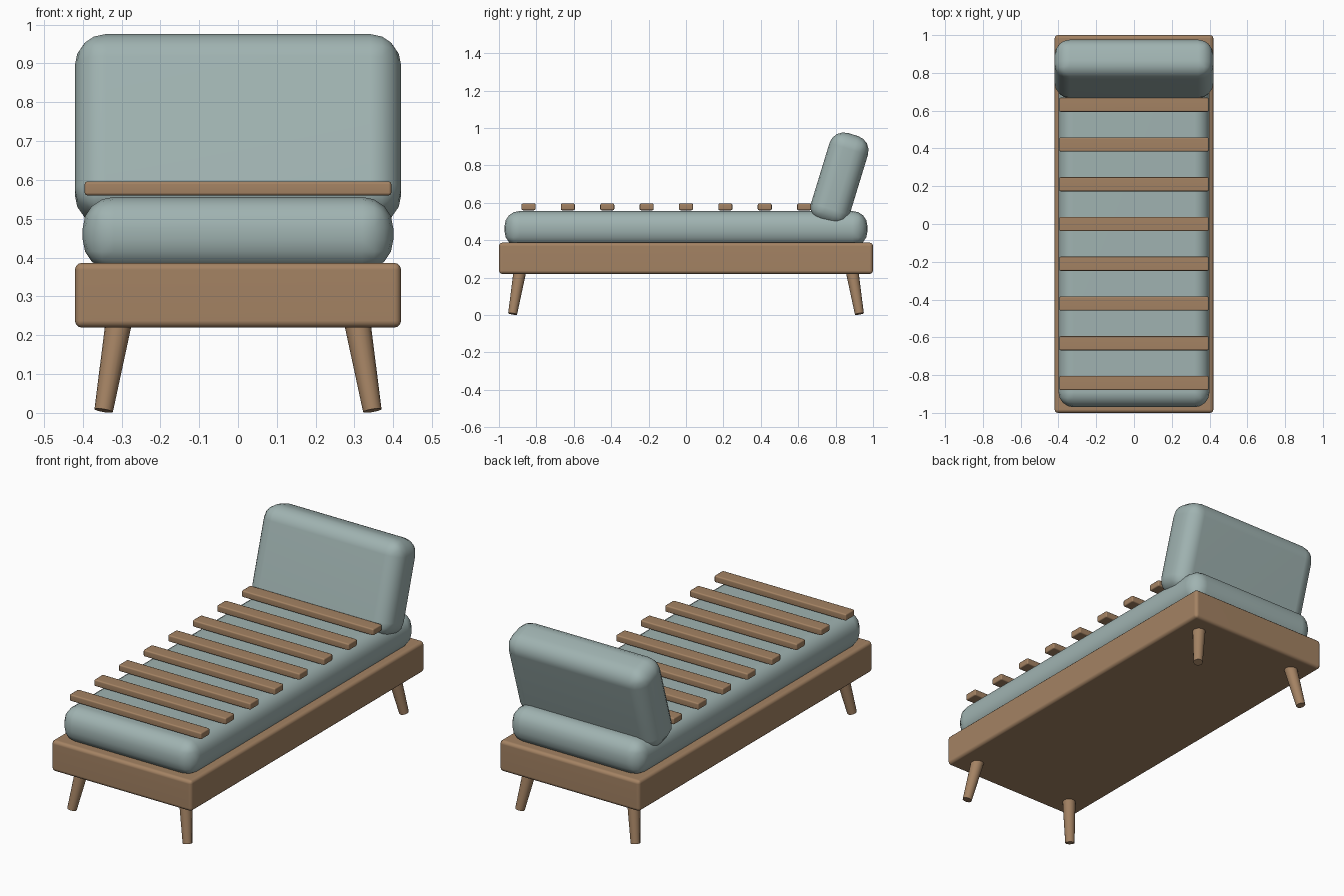
import bpy, bmesh, math
from mathutils import Vector

cube = bpy.data.objects.get("Cube")
if cube:
    bpy.data.objects.remove(cube, do_unlink=True)


def make_material(name, rgb):
    mat = bpy.data.materials.new(name)
    mat.use_nodes = True
    colour = (*rgb, 1.0)
    mat.diffuse_color = colour
    mat.node_tree.nodes["Principled BSDF"].inputs["Base Color"].default_value = colour
    return mat


wood = make_material("warm wood", (0.37, 0.225, 0.125))
fabric = make_material("sage fabric", (0.35, 0.45, 0.44))


def finish(bm, name, mat):
    """Turn a bmesh into a smooth shaded object."""
    mesh = bpy.data.meshes.new(name)
    bm.to_mesh(mesh)
    bm.free()
    obj = bpy.data.objects.new(name, mesh)
    bpy.context.collection.objects.link(obj)
    mesh.materials.append(mat)
    bpy.ops.object.select_all(action='DESELECT')
    obj.select_set(True)
    bpy.context.view_layer.objects.active = obj
    bpy.ops.object.shade_smooth_by_angle(angle=math.radians(50))
    return obj


def rounded_box(name, size, centre, radius, segments, mat, tilt=0.0):
    """Box with rounded edges, leaning back by tilt degrees."""
    bm = bmesh.new()
    bmesh.ops.create_cube(bm, size=1)
    bmesh.ops.scale(bm, vec=size, verts=bm.verts)
    bmesh.ops.bevel(bm, geom=bm.edges[:], offset=radius, segments=segments,
                    profile=0.5, affect='EDGES', clamp_overlap=True)
    obj = finish(bm, name, mat)
    obj.location = centre
    obj.rotation_euler.x = math.radians(-tilt)
    obj.modifiers.new("flat_panels", 'WEIGHTED_NORMAL').keep_sharp = True
    return obj


def leg(name, side, end):
    """Tapered round leg splayed outwards to its corner."""
    top = Vector((side * 0.307, end * 0.888, 0.235))
    foot = Vector((side * 0.346, end * 0.927, 0.006))
    axis = top - foot
    bm = bmesh.new()
    bmesh.ops.create_cone(bm, cap_ends=True, segments=16, radius1=0.024,
                          radius2=0.034, depth=axis.length)
    obj = finish(bm, name, wood)
    obj.location = (top + foot) / 2
    obj.rotation_euler = axis.to_track_quat('Z', 'Y').to_euler()


# Base frame and cushions
rounded_box("bed_frame", (0.84, 2.0, 0.167), (0, 0, 0.303), 0.018, 3, wood)
rounded_box("mattress", (0.80, 1.94, 0.19), (0, 0, 0.461), 0.08, 4, fabric)
rounded_box("backrest_cushion", (0.84, 0.215, 0.495), (0, 0.821, 0.728),
            0.08, 4, fabric, tilt=17)

# Slats laid evenly across the mattress
for i in range(8):
    rounded_box(f"slat_{i + 1}", (0.79, 0.075, 0.036),
                (0, -0.842 + i * 0.2105, 0.578), 0.007, 2, wood)

# Four legs
for end, end_name in ((-1, "front"), (1, "back")):
    for side, side_name in ((1, "left"), (-1, "right")):
        leg(f"{end_name}_{side_name}_leg", side, end)
